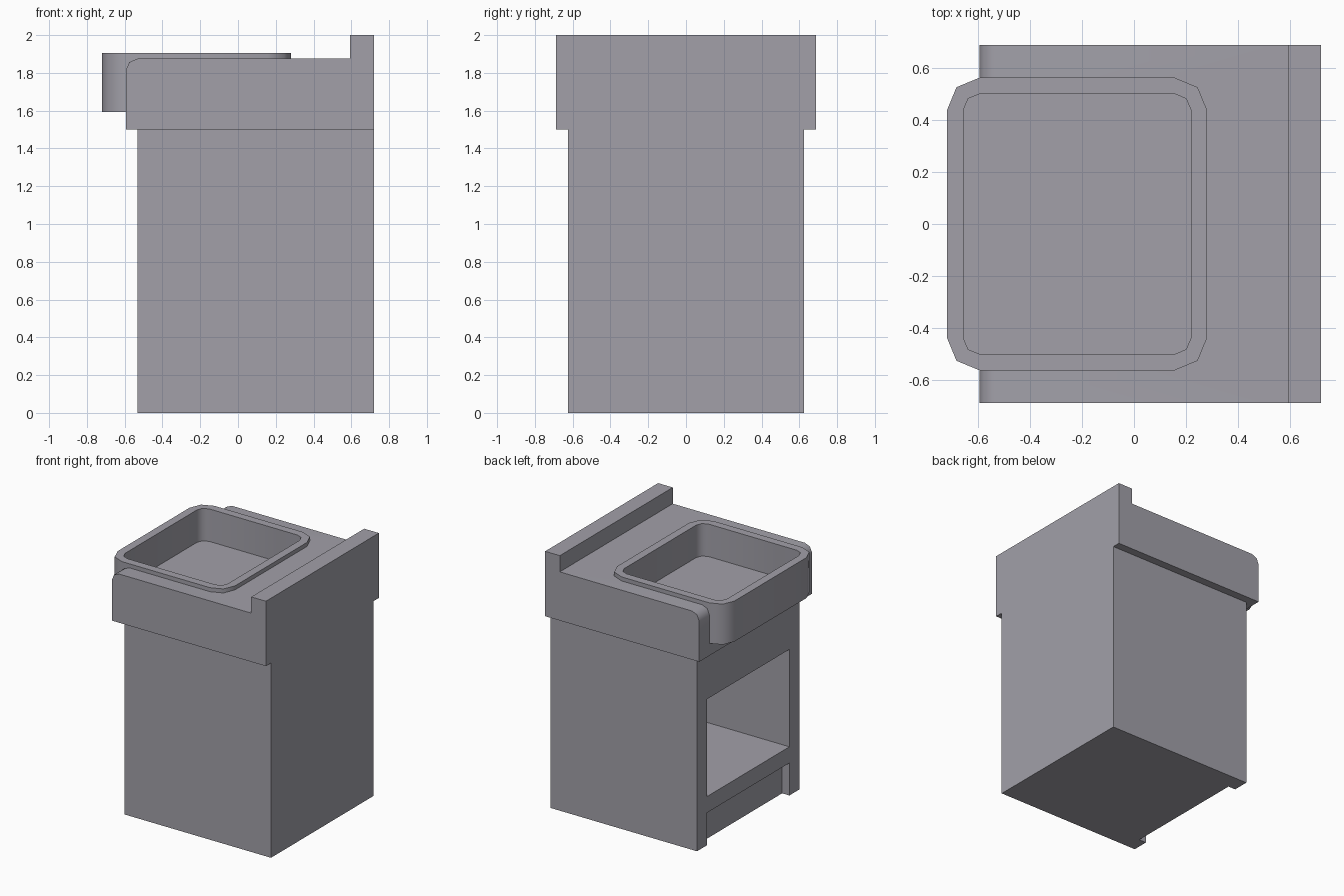
import bpy, bmesh, math

cube = bpy.data.objects.get("Cube")
if cube:
    bpy.data.objects.remove(cube)

GREY = (0.36, 0.352, 0.395, 1)
grey = bpy.data.materials.new("cool_grey")
grey.use_nodes = True
grey.diffuse_color = GREY
grey.node_tree.nodes["Principled BSDF"].inputs["Base Color"].default_value = GREY


def finish(name, bm, smooth=False):
    bmesh.ops.recalc_face_normals(bm, faces=bm.faces)
    mesh = bpy.data.meshes.new(name)
    bm.to_mesh(mesh)
    bm.free()
    mesh.materials.append(grey)
    ob = bpy.data.objects.new(name, mesh)
    bpy.context.collection.objects.link(ob)
    return ob


def smooth(ob):
    bpy.ops.object.select_all(action='DESELECT')
    ob.select_set(True)
    bpy.context.view_layer.objects.active = ob
    bpy.ops.object.shade_smooth_by_angle(angle=math.radians(50))


def loft(name, rings, cap_ends=True):
    """Skin a list of equally long point rings."""
    bm = bmesh.new()
    loops = [[bm.verts.new(p) for p in ring] for ring in rings]
    n = len(loops[0])
    for a, b in zip(loops, loops[1:]):
        for i in range(n):
            j = (i + 1) % n
            bm.faces.new((a[i], a[j], b[j], b[i]))
    bm.faces.new(loops[0])
    bm.faces.new(loops[-1])
    return finish(name, bm)


def box(name, x0, x1, y, z0, z1):
    """Box symmetric about the y axis centre."""
    ring = [(x0, -y), (x1, -y), (x1, y), (x0, y)]
    return loft(name, [[(px, py, z) for px, py in ring] for z in (z0, z1)])


def rounded(x0, x1, y, r, z):
    """Rectangle ring with two-segment rounded corners."""
    pts = []
    centres = [(x1 - r, y - r), (x0 + r, y - r), (x0 + r, r - y), (x1 - r, r - y)]
    for q, (cx, cy) in enumerate(centres):
        for s in range(3):
            a = math.radians(90 * q + 45 * s)
            pts.append((cx + r * math.cos(a), cy + r * math.sin(a), z))
    return pts


def cut(ob, cutter):
    cutter.hide_render = True
    cutter.hide_set(True)
    mod = ob.modifiers.new("cut", 'BOOLEAN')
    mod.operation = 'DIFFERENCE'
    mod.solver = 'EXACT'
    mod.object = cutter
    bpy.context.view_layer.objects.active = ob
    bpy.ops.object.modifier_apply(modifier=mod.name)
    bpy.data.objects.remove(cutter)


BACK = 0.719

# Cabinet with an open shelf and a recessed toe kick
cabinet = box("cabinet", -0.531, BACK, 0.625, 0, 1.5)
cut(cabinet, box("shelf_cutter", -0.8, 0.594, 0.5, 0.375, 1.125))
cut(cabinet, box("toe_kick_cutter", -0.8, -0.469, 0.5, -0.1, 0.25))

# Countertop profile: rounded front edge and raised splashback
r = 0.0625
front, top = -0.594, 1.875
profile = [(BACK, 1.5), (front, 1.5)]
for s in range(3):
    a = math.radians(180 - 45 * s)
    profile.append((front + r + r * math.cos(a), top - r + r * math.sin(a)))
profile += [(0.594, top), (0.594, 2), (BACK, 2)]
countertop = loft("countertop", [[(x, y, z) for x, z in profile] for y in (-0.6875, 0.6875)])
cut(countertop, loft("sink_cutter", [rounded(-1, 0.277, 0.558, 0.125, z) for z in (1.6, 2.2)]))
smooth(countertop)

# Apron-front sink: outer wall, rim, inner wall and basin floor
outer = (-0.719, 0.281, 0.5625, 0.125)
inner = (-0.656, 0.219, 0.5, 0.0625)
sink = loft("sink", [rounded(*outer, 1.594), rounded(*outer, 1.906),
                     rounded(*inner, 1.906), rounded(*inner, 1.656)])
smooth(sink)
